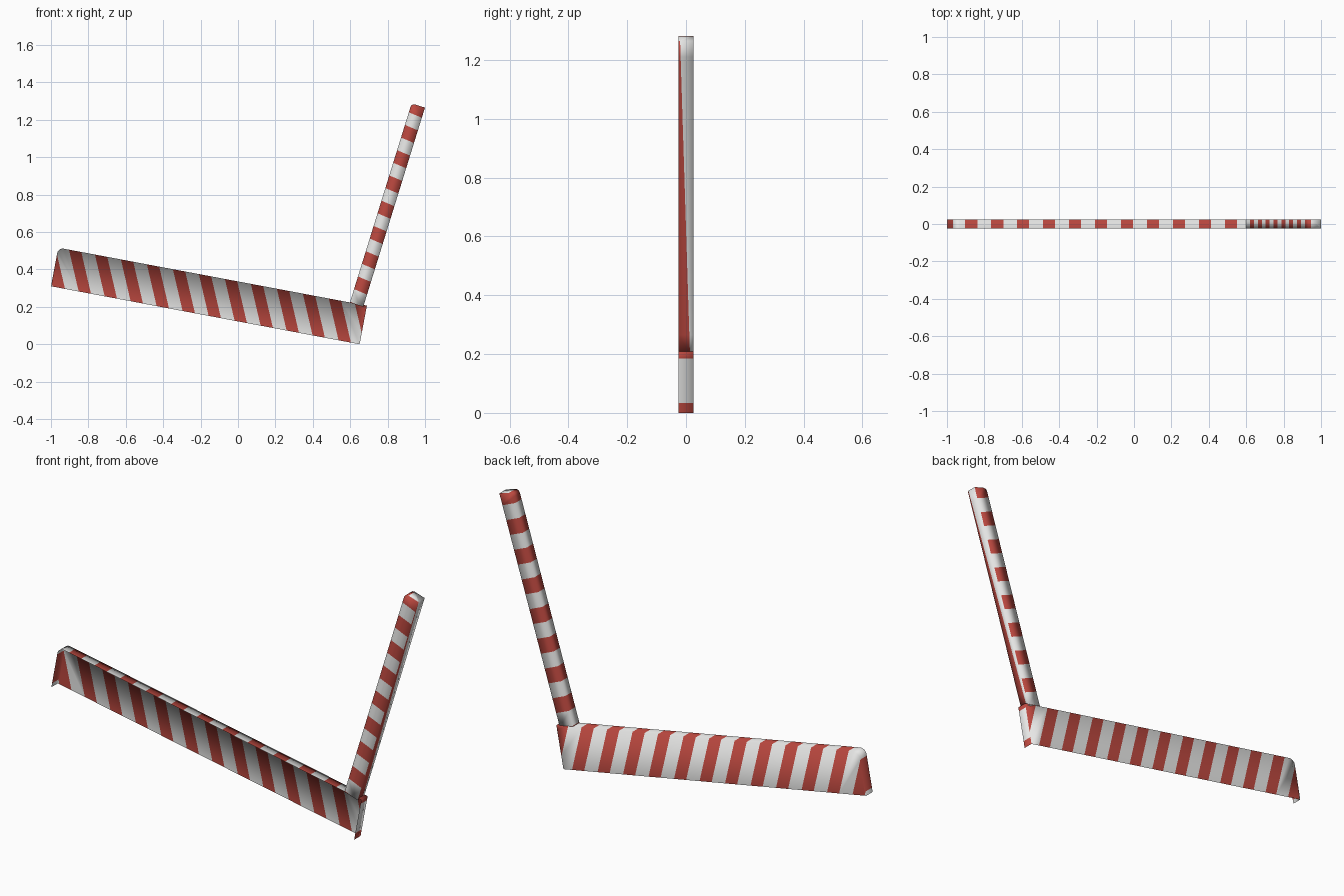
import bpy, bmesh, math
from mathutils import Vector

if "Cube" in bpy.data.objects:
    bpy.data.objects.remove(bpy.data.objects["Cube"])

HALF = 0.025          # half thickness in y
PERIOD = 0.1414       # stripe spacing along a board


def material(name, rgb):
    m = bpy.data.materials.new(name)
    m.diffuse_color = (*rgb, 1)
    m.use_nodes = True
    m.node_tree.nodes["Principled BSDF"].inputs["Base Color"].default_value = m.diffuse_color
    return m


white = material("white_paint", (0.85, 0.85, 0.84))
red = material("red_paint", (0.50, 0.065, 0.05))


def outline(length, width, r):
    """Board outline in (u, v), rounded at the u=0, v=0 corner."""
    arc = [(r - r * math.cos(a), r - r * math.sin(a))
           for a in (math.pi / 2 * i / 5 for i in range(6))]
    return [(0, width)] + arc + [(length, 0), (length, width)]


def cut(bm, faces, co, no):
    geom = set(faces)
    for f in faces:
        geom.update(f.edges)
        geom.update(f.verts)
    bmesh.ops.bisect_plane(bm, geom=list(geom), plane_co=co, plane_no=no, dist=1e-5)


def board(name, origin, u_dir, v_dir, length, width, r, phase, share, slant,
          closed, special_rule, extra_cuts):
    bm = bmesh.new()
    pts = outline(length, width, r)
    back = [bm.verts.new((u, HALF, v)) for u, v in pts]
    front = [bm.verts.new((u, -HALF, v)) for u, v in pts]
    bm.faces.new(back)
    if closed:
        bm.faces.new(front)
    n = len(pts)
    for i in range(n if closed else n - 1):
        j = (i + 1) % n
        bm.faces.new((back[i], back[j], front[j], front[i]))
    bmesh.ops.recalc_face_normals(bm, faces=bm.faces)

    # slanted stripe boundaries
    for k in range(-2, int(length / PERIOD) + 3):
        for s in (0, share):
            cut(bm, bm.faces[:], (phase + (k + s) * PERIOD, 0, 0), (1, 0, -slant))
    # extra bands on one side of the board
    for axis, limit, co, no in extra_cuts:
        side = [f for f in bm.faces if f.calc_center_median()[axis] > limit - 1e-4]
        cut(bm, side, co, no)

    for f in bm.faces:
        c = f.calc_center_median()
        special = special_rule(c)
        striped = ((c.x - slant * c.z - phase) / PERIOD) % 1 < share
        f.material_index = int(striped if special is None else special)
        f.smooth = True

    # place the board in the world
    u_dir, v_dir = Vector(u_dir).normalized(), Vector(v_dir).normalized()
    for v in bm.verts:
        u, y, w = v.co
        v.co = Vector(origin) + u_dir * u + v_dir * w + Vector((0, y, 0))
    bm.normal_update()
    # make sure the back panel faces +y
    panel = max((f for f in bm.faces if f.calc_center_median().y > HALF - 1e-4),
                key=lambda f: f.calc_area())
    if panel.normal.y < 0:
        bmesh.ops.reverse_faces(bm, faces=bm.faces)
    me = bpy.data.meshes.new(name)
    bm.to_mesh(me)
    bm.free()
    me.materials.append(white)
    me.materials.append(red)
    ob = bpy.data.objects.new(name, me)
    bpy.context.collection.objects.link(ob)


# Fallen beam: back panel, top and two ends; open at the front and below
L = 1.679


def beam_special(c):
    if c.x > L - 1e-4:
        return c.z < 0.021 or c.z > 0.175
    return None


board("lower_beam", (-0.961, 0, 0.516), (1.65, 0, -0.31), (-0.31, 0, -1.65),
      L, 0.21, 0.03, 0.058, 0.475, 0.44, False, beam_special,
      [(0, L, (0, 0, v), (0, 0, 1)) for v in (0.021, 0.175)])

# Raised arm: closed box; long red streak on its right side, white top end
W = 0.075
LEAN = 0.03


def arm_special(c):
    if c.z > W - 1e-4:
        return c.y < -0.02 + LEAN * c.x
    if c.x < 1e-4 and c.z > 0.02:
        return False
    return None


board("raised_arm", (0.928, 0, 1.287), (-0.33, 0, -1.065), (1.065, 0, -0.33),
      1.115, W, 0.02, 0.12, 0.5, 0.1, True, arm_special,
      [(2, W, (0, -0.02, 0), (-LEAN, 1, 0))])
